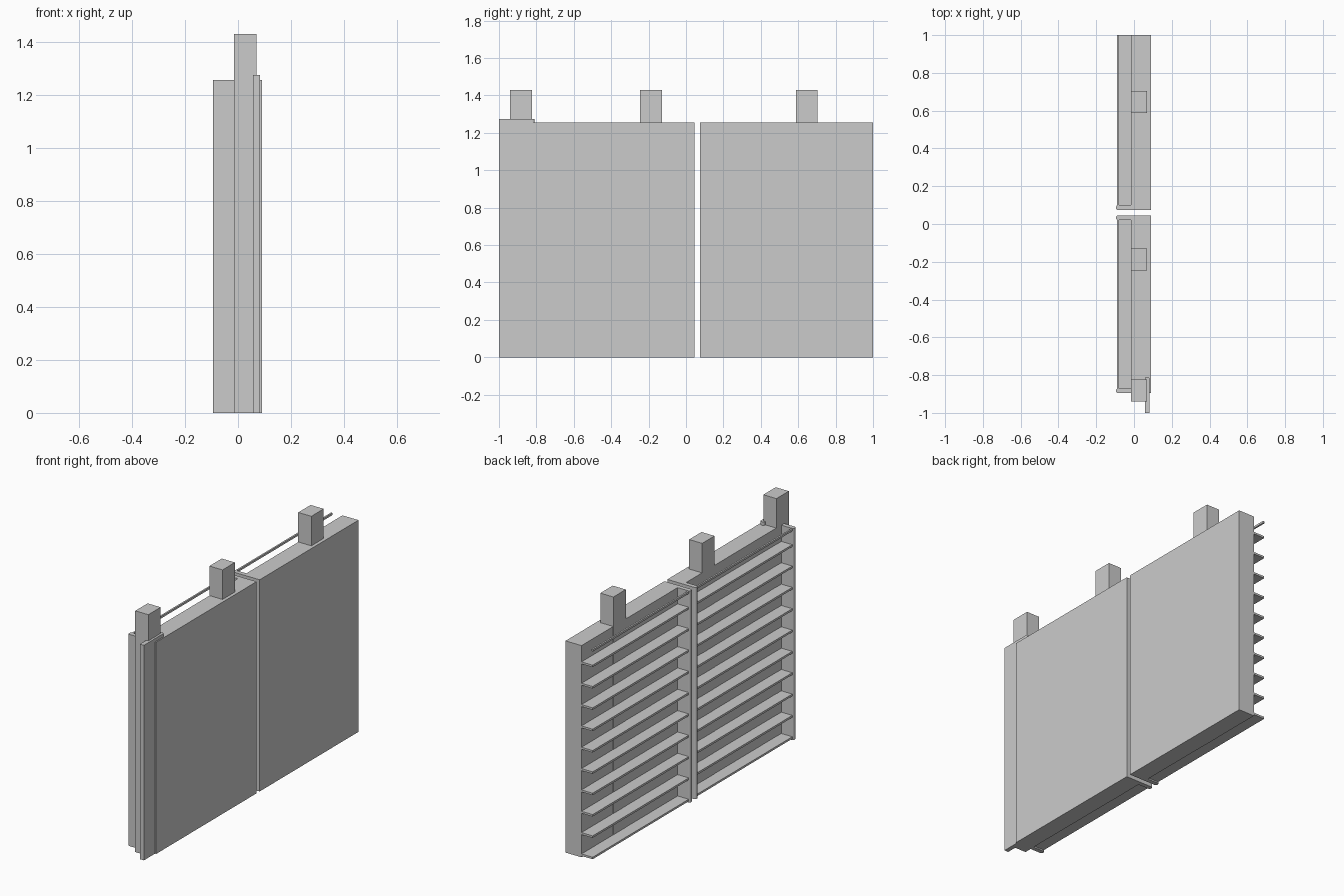
import bpy, math

if "Cube" in bpy.data.objects:
    bpy.data.objects.remove(bpy.data.objects["Cube"])

grey = bpy.data.materials.new("light_grey")
grey.diffuse_color = (0.6, 0.6, 0.6, 1)
grey.use_nodes = True
grey.node_tree.nodes["Principled BSDF"].inputs["Base Color"].default_value = grey.diffuse_color


def mesh(name, verts, faces):
    me = bpy.data.meshes.new(name)
    me.from_pydata(verts, [], faces)
    me.materials.append(grey)
    ob = bpy.data.objects.new(name, me)
    bpy.context.collection.objects.link(ob)
    return ob


def prism(name, pts, z0, z1):
    """Vertical extrusion of a counter-clockwise outline."""
    n = len(pts)
    verts = [(x, y, z) for z in (z0, z1) for x, y in pts]
    faces = [(i, (i + 1) % n, n + (i + 1) % n, n + i) for i in range(n)]
    faces += [tuple(reversed(range(n))), tuple(range(n, 2 * n))]
    return mesh(name, verts, faces)


def box(name, x0, x1, y0, y1, z0, z1):
    return prism(name, [(x0, y0), (x1, y0), (x1, y1), (x0, y1)], z0, z1)


def rounded_strip(length, thick, r):
    """Outline from x=0 (rounded end) to x=length (square end)."""
    h = thick / 2
    pts = [(length, -h), (length, h)]
    for cy, a0 in ((h - r, 90), (r - h, 180)):
        for k in range(4):
            a = math.radians(a0 + 30 * k)
            pts.append((r + r * math.cos(a), cy + r * math.sin(a)))
    return pts


TOP = 1.255
strip = rounded_strip(0.185, 0.026, 0.010)

# two wall bays: wall slab, shelf slats and top rail on the back
for label, w0, w1, s0, s1 in (("left", -0.87, 0.02, -0.87, 0.02),
                              ("right", 0.10, 1.0, 0.10, 1.0)):
    box(label + "_wall", -0.015, 0.09, w0, w1, 0, TOP)
    for i in range(10):
        z = 0.008 + 0.1265 * i
        box(f"{label}_slat_{i + 1}", -0.088, -0.014, s0, s1, z, z + 0.012)
    box(label + "_top_rail", -0.09, -0.08, s0, s1, 1.24, 1.252)

# rounded upright strips closing the bays
for i, y in enumerate((-0.883, 0.033, 0.087)):
    prism(f"end_strip_{i + 1}", [(px - 0.095, py + y) for px, py in strip], 0, TOP)

# same strip turned to lap over the outer end
prism("lap_strip", [(0.07 + py, -0.81 - px) for px, py in
                    [(p[0] * 0.19 / 0.185, p[1]) for p in strip]][::1], 0, 1.275)

# posts rising above the wall
for i, y in enumerate((-0.882, -0.187, 0.645)):
    box(f"post_{i + 1}", -0.016, 0.07, y - 0.058, y + 0.058, 0, 1.43)
